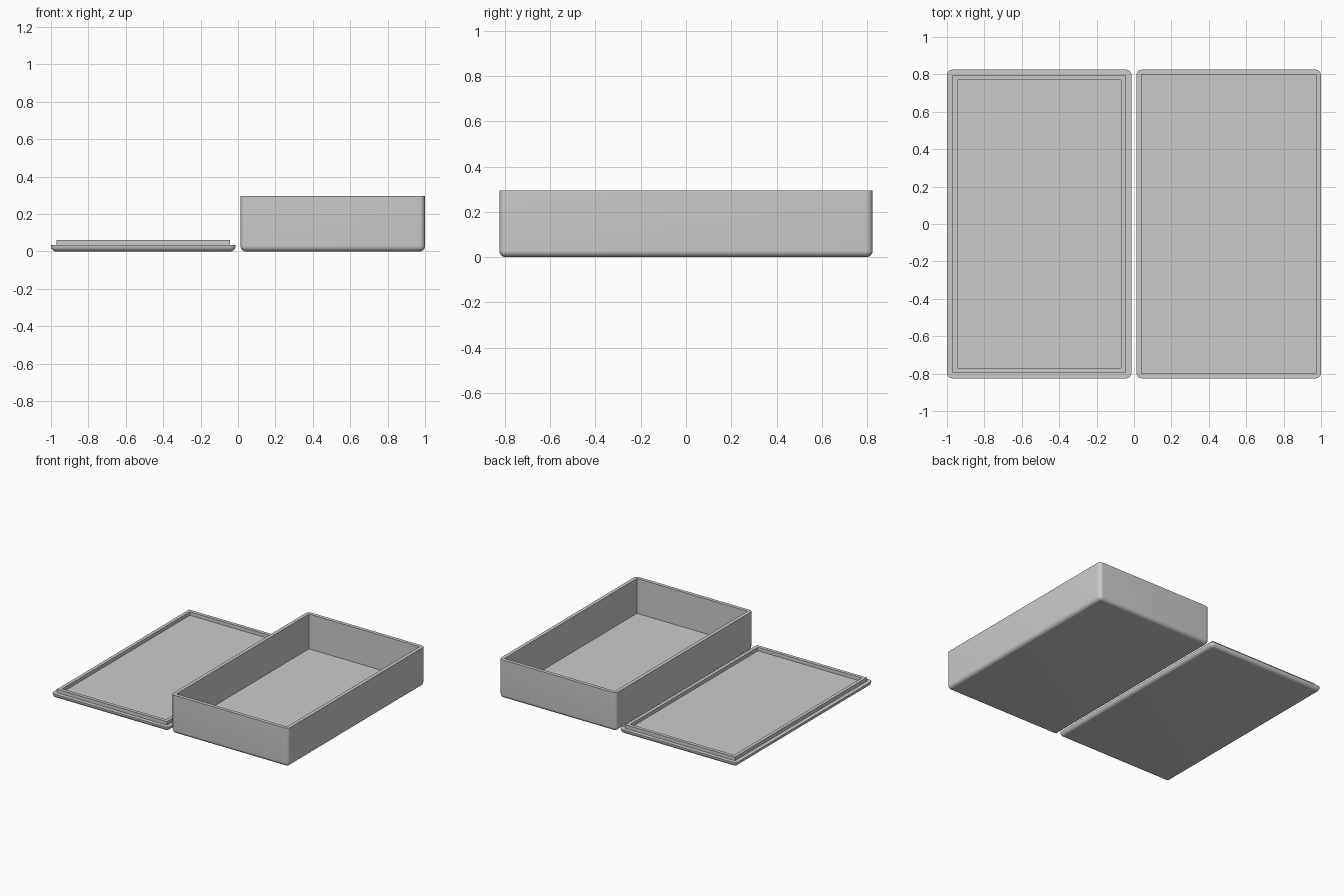
import bpy
import bmesh
from mathutils import Vector

default = bpy.data.objects.get("Cube")
if default:
    bpy.data.objects.remove(default, do_unlink=True)

grey = bpy.data.materials.new("plain_grey")
grey.use_nodes = True
colour = (0.6, 0.6, 0.6, 1.0)
grey.diffuse_color = colour
grey.node_tree.nodes["Principled BSDF"].inputs["Base Color"].default_value = colour

DEPTH = 1.65     # shared front-to-back size
ROUND = 0.029    # radius of the outer edges


def tray(name, x_min, x_max, height, steps):
    """Slab with a stepped top: each step insets the top face, then moves it in z."""
    bm = bmesh.new()
    bmesh.ops.create_cube(bm, size=1)
    for v in bm.verts:
        v.co = Vector((x_min + (v.co.x + 0.5) * (x_max - x_min),
                       v.co.y * DEPTH, (v.co.z + 0.5) * height))
    # Outer upright edges and bottom edges get rounded at the end
    outer = [e for e in bm.edges if min(v.co.z for v in e.verts) < 0.001]
    top = max(bm.faces, key=lambda f: f.calc_center_median().z)
    for inset, rise in steps:
        bmesh.ops.inset_individual(bm, faces=[top], thickness=inset, use_even_offset=True)
        top = bmesh.ops.extrude_discrete_faces(bm, faces=[top])["faces"][0]
        bmesh.ops.translate(bm, verts=top.verts, vec=(0, 0, rise))
    bmesh.ops.bevel(bm, geom=outer, offset=ROUND, offset_type='OFFSET',
                    segments=8, profile=0.5, affect='EDGES', clamp_overlap=False)
    bmesh.ops.recalc_face_normals(bm, faces=bm.faces)
    mesh = bpy.data.meshes.new(name)
    bm.to_mesh(mesh)
    bm.free()
    mesh.materials.append(grey)
    obj = bpy.data.objects.new(name, mesh)
    bpy.context.collection.objects.link(obj)
    bpy.ops.object.select_all(action='DESELECT')
    obj.select_set(True)
    bpy.context.view_layer.objects.active = obj
    bpy.ops.object.shade_smooth_by_angle(angle=0.6)
    return obj


# Open box: thin walls around a deep cavity
tray("box", 0.013, 1.0, 0.295, [(0.027, -0.266)])
# Upturned lid: raised lip around a shallow recess
tray("lid", -1.0, -0.013, 0.033, [(0.03, 0.027), (0.026, -0.027)])
